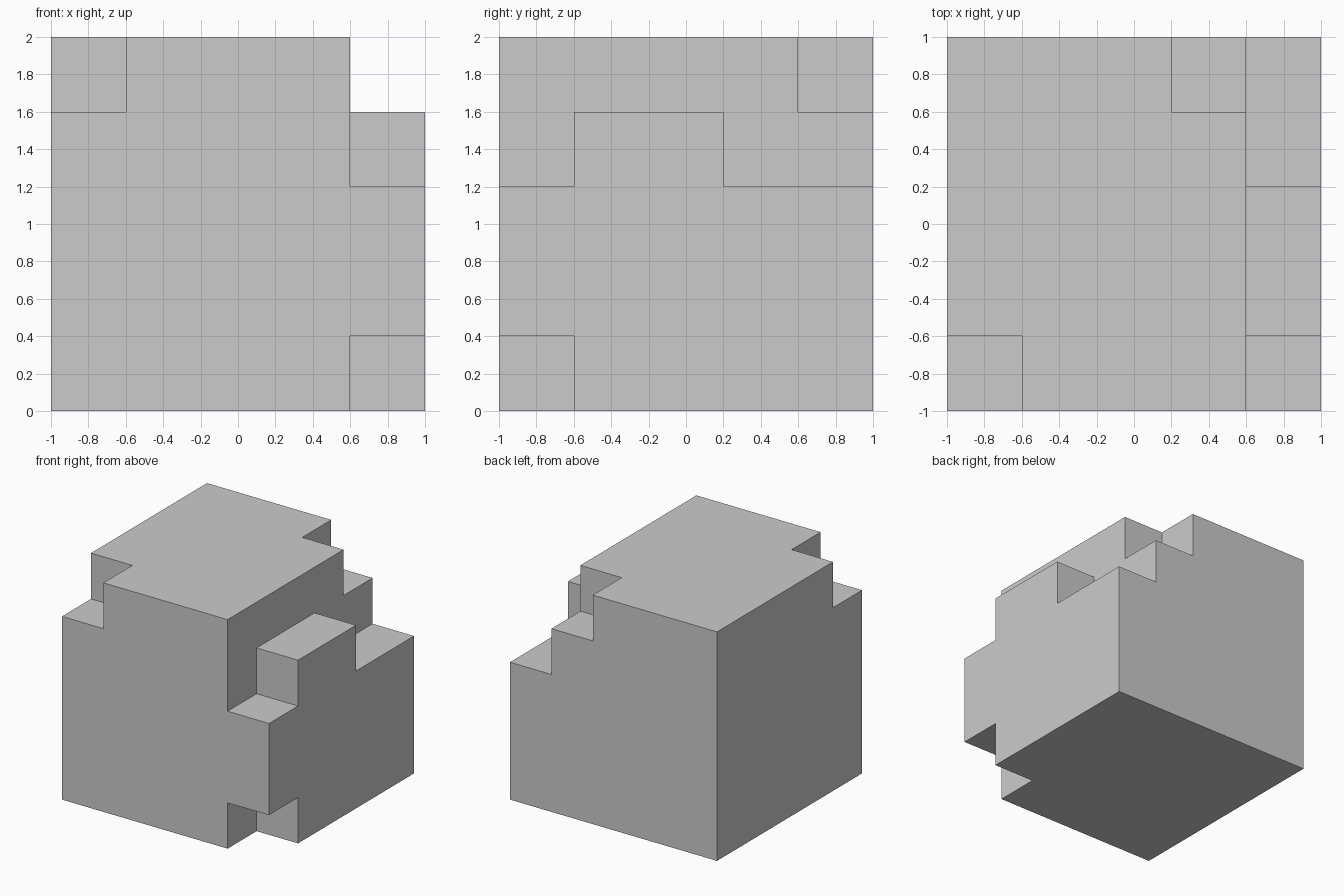
import bpy, bmesh
from mathutils import Vector

if "Cube" in bpy.data.objects:
    bpy.data.objects.remove(bpy.data.objects["Cube"])

N, CELL = 5, 0.4

# Solid block of cells with the chipped corners and stepped right edge left out
solid = {(x, y, z) for x in range(N) for y in range(N) for z in range(N)}
solid -= {(4, y, 4) for y in range(N)}          # top right edge
solid -= {(4, y, 3) for y in (0, 3, 4)}         # lower steps beside the ledge
solid -= {(0, 0, 4), (3, 4, 4), (4, 0, 0)}      # single corner notches

# Outer skin: a quad wherever a solid cell meets an empty one
bm = bmesh.new()
for cell in solid:
    for axis in range(3):
        for side in (-1, 1):
            near = list(cell)
            near[axis] += side
            if tuple(near) in solid:
                continue
            u, v = (axis + 1) % 3, (axis + 2) % 3
            corners = []
            for a, b in ((0, 0), (1, 0), (1, 1), (0, 1))[::side]:
                p = Vector(cell)
                p[axis] += side > 0
                p[u] += a
                p[v] += b
                corners.append(bm.verts.new(p * CELL - Vector((1, 1, 0))))
            bm.faces.new(corners)

# Weld and merge the coplanar quads into clean flat faces
bmesh.ops.remove_doubles(bm, verts=bm.verts, dist=0.001)
bmesh.ops.dissolve_limit(bm, angle_limit=0.01, verts=bm.verts, edges=bm.edges)
bmesh.ops.recalc_face_normals(bm, faces=bm.faces)

mesh = bpy.data.meshes.new("stepped_block")
bm.to_mesh(mesh)
bm.free()
bpy.context.collection.objects.link(bpy.data.objects.new("stepped_block", mesh))
